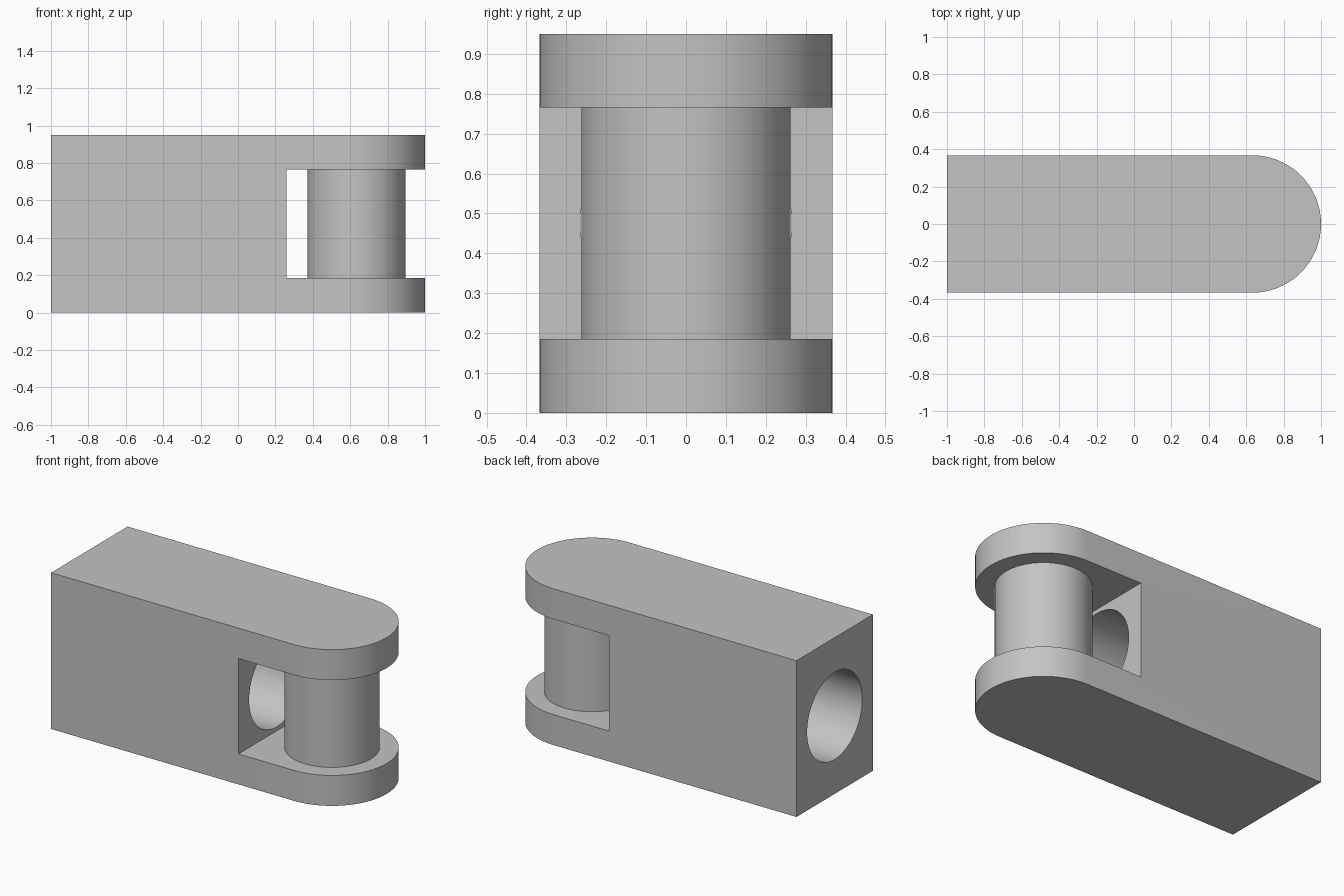
import bpy, bmesh, math
from mathutils import Matrix

if "Cube" in bpy.data.objects:
    bpy.data.objects.remove(bpy.data.objects["Cube"])

HALF_W, HEIGHT = 0.367, 0.95
PIN_X, PIN_R = 1 - HALF_W, 0.262
SLOT_X, SLOT_LOW, SLOT_HIGH = 0.26, 0.185, 0.765
MID_Z = HEIGHT / 2

grey = bpy.data.materials.new("plain grey")
grey.use_nodes = True
colour = (0.55, 0.55, 0.55, 1)
grey.diffuse_color = colour
grey.node_tree.nodes["Principled BSDF"].inputs["Base Color"].default_value = colour


def add_object(name, bm):
    bmesh.ops.recalc_face_normals(bm, faces=bm.faces)
    mesh = bpy.data.meshes.new(name)
    bm.to_mesh(mesh)
    bm.free()
    mesh.materials.append(grey)
    obj = bpy.data.objects.new(name, mesh)
    bpy.context.collection.objects.link(obj)
    return obj


def cylinder(name, radius, depth, matrix):
    bm = bmesh.new()
    bmesh.ops.create_cone(bm, cap_ends=True, segments=96, radius1=radius,
                          radius2=radius, depth=depth, matrix=matrix)
    return add_object(name, bm)


def combine(target, tool, operation):
    mod = target.modifiers.new(tool.name, "BOOLEAN")
    mod.object, mod.operation, mod.solver = tool, operation, "EXACT"
    bpy.context.view_layer.objects.active = target
    bpy.ops.object.modifier_apply(modifier=mod.name)
    bpy.data.objects.remove(tool)


# Body: square at one end, rounded at the other
outline = [(-1, HALF_W), (-1, -HALF_W)]
for i in range(49):
    a = math.pi * (i / 48 - 0.5)
    outline.append((PIN_X + HALF_W * math.cos(a), HALF_W * math.sin(a)))
bm = bmesh.new()
base = bm.faces.new([bm.verts.new((x, y, 0)) for x, y in outline])
top = bmesh.ops.extrude_face_region(bm, geom=[base])["geom"]
bmesh.ops.translate(bm, vec=(0, 0, HEIGHT),
                    verts=[v for v in top if isinstance(v, bmesh.types.BMVert)])
body = add_object("clevis_body", bm)

# Slot between the two rounded cheeks
bm = bmesh.new()
bmesh.ops.create_cube(bm, size=1, matrix=Matrix.Translation((SLOT_X + 0.5, 0, (SLOT_LOW + SLOT_HIGH) / 2))
                      @ Matrix.Diagonal((1, 1, SLOT_HIGH - SLOT_LOW, 1)))
combine(body, add_object("slot_cutter", bm), "DIFFERENCE")

# Lengthwise bore from the square end into the slot
turn = Matrix.Rotation(math.pi / 2, 4, "Y")
combine(body, cylinder("bore_cutter", 0.265, 1.4, Matrix.Translation((-0.4, 0, MID_Z)) @ turn), "DIFFERENCE")

# Upright pin joining the cheeks
combine(body, cylinder("pin", PIN_R, SLOT_HIGH - SLOT_LOW + 0.04,
                       Matrix.Translation((PIN_X, 0, MID_Z))), "UNION")

bpy.ops.object.select_all(action="DESELECT")
body.select_set(True)
bpy.context.view_layer.objects.active = body
bpy.ops.object.shade_smooth_by_angle(angle=math.radians(30))
